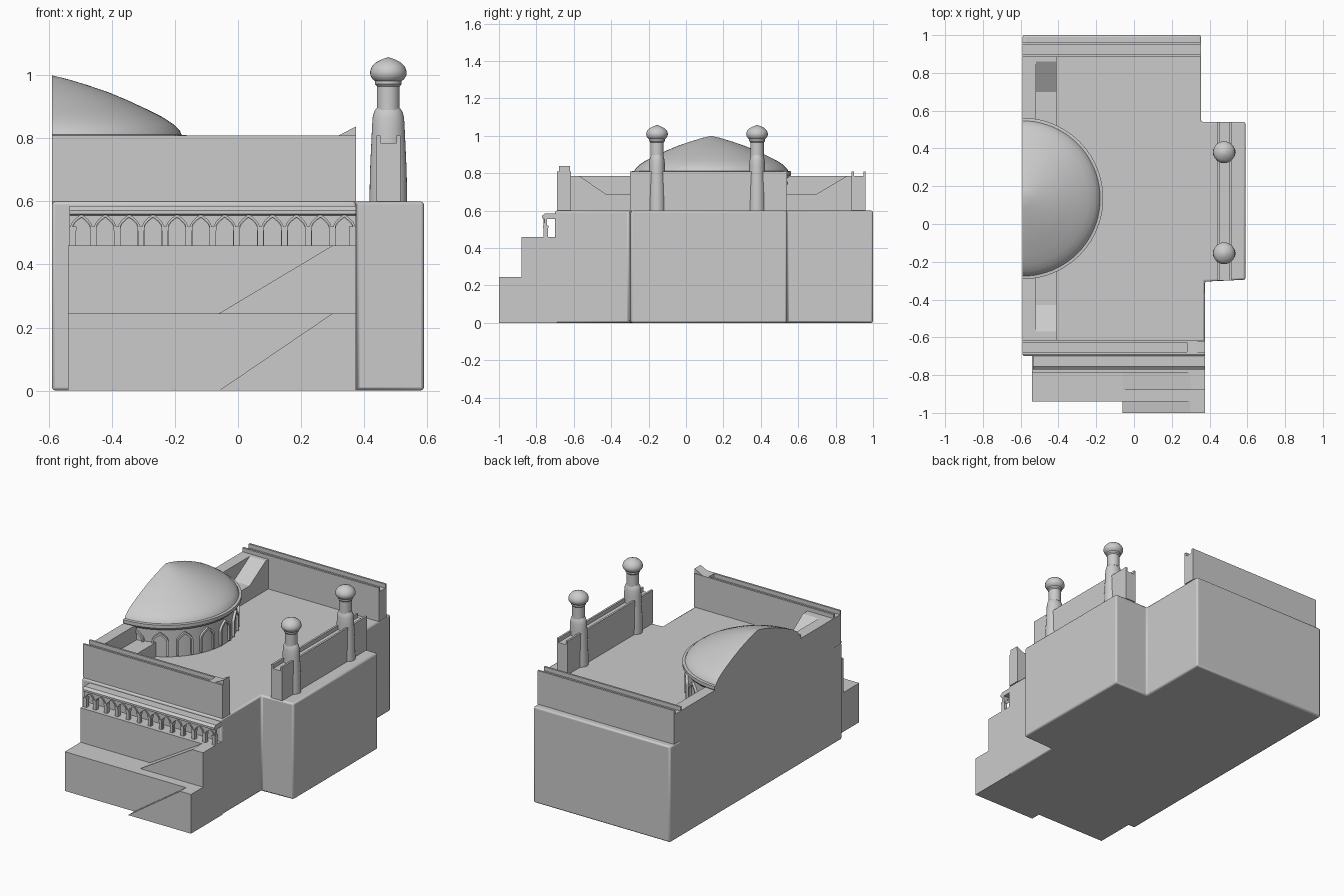
import bpy, bmesh
from math import pi, sin, cos, radians
from mathutils import Vector

if "Cube" in bpy.data.objects:
    bpy.data.objects.remove(bpy.data.objects["Cube"])


def finish(name, bm, angle=30):
    bmesh.ops.recalc_face_normals(bm, faces=bm.faces)
    me = bpy.data.meshes.new(name)
    bm.to_mesh(me)
    bm.free()
    ob = bpy.data.objects.new(name, me)
    bpy.context.collection.objects.link(ob)
    bpy.ops.object.select_all(action='DESELECT')
    ob.select_set(True)
    bpy.context.view_layer.objects.active = ob
    bpy.ops.object.shade_smooth_by_angle(angle=radians(angle))
    return ob


def prism(name, axis, pts, a, b):
    """Extrude a 2D outline along an axis from a to b."""
    place = {'x': lambda p, d: (d, p[0], p[1]),
             'y': lambda p, d: (p[0], d, p[1]),
             'z': lambda p, d: (p[0], p[1], d)}[axis]
    bm = bmesh.new()
    lo = [bm.verts.new(place(p, a)) for p in pts]
    hi = [bm.verts.new(place(p, b)) for p in pts]
    n = len(pts)
    bm.faces.new(lo)
    bm.faces.new(hi)
    for i in range(n):
        j = (i + 1) % n
        bm.faces.new((lo[i], lo[j], hi[j], hi[i]))
    return finish(name, bm)


def box(name, x, y, z):
    return prism(name, 'z', [(x[0], y[0]), (x[1], y[0]), (x[1], y[1]), (x[0], y[1])], *z)


def lathe(name, prof, centre, half=False, seg=32, sy=1.0):
    """Revolve (r, z) points; half=True gives a half turn closed by a flat cut."""
    bm = bmesh.new()
    cx, cy = centre
    n = seg + 1 if half else seg
    rings = []
    for r, z in prof:
        ring = []
        for i in range(n):
            t = -pi / 2 + pi * i / seg if half else 2 * pi * i / seg
            ring.append(bm.verts.new((cx + r * cos(t), cy + r * sin(t) * sy, z)))
        rings.append(ring)
    for A, B in zip(rings, rings[1:]):
        for i in range(seg):
            j = (i + 1) % n
            bm.faces.new((A[i], A[j], B[j], B[i]))
    bm.faces.new(rings[0])
    bm.faces.new(rings[-1])
    if half:
        bm.faces.new([r[0] for r in rings] + [r[-1] for r in reversed(rings)])
    bmesh.ops.remove_doubles(bm, verts=bm.verts, dist=1e-5)
    return finish(name, bm)


def arch(c, w, foot, spring, apex, n=7):
    """Pointed arch outline, from left foot over the apex to right foot."""
    side = [(w * (1 - (i / n) ** 1.8), spring + (apex - spring) * i / n) for i in range(n + 1)]
    left = [(c - w, foot)] + [(c - x, z) for x, z in side]
    right = [(c + x, z) for x, z in reversed(side[:-1])] + [(c + w, foot)]
    return left + right


def channel(lo, hi, z0=0.6, z1=0.81):
    """Parapet section with a shallow trough on top."""
    return [(lo, z0), (hi, z0), (hi, z1), (hi - .012, z1), (hi - .012, z1 - .025),
            (lo + .012, z1 - .025), (lo + .012, z1), (lo, z1)]


# main block with the side projection
body = prism("main_building", 'z',
             [(-.59, -.7), (.375, -.7), (.375, -.305), (.59, -.295),
              (.59, .54), (.355, .54), (.355, 1), (-.59, 1)], 0, .6)
bv = body.modifiers.new("soft_top_edge", 'BEVEL')
bv.width = .01
bv.segments = 2

# front terraces with stair ramps
box("lower_terrace", (-.54, .375), (-.94, -.69), (0, .245))
box("upper_terrace", (-.54, .375), (-.785, -.69), (.24, .46))
for name, z0, z1, y0, y1 in (("lower_ramp", 0, .245, -1, -.935),
                             ("upper_ramp", .245, .46, -.88, -.78)):
    prism(name, 'y', [(-.06, z0), (.375, z0), (.375, z1), (.3, z1)], y0, y1)

# arcade: wall with twelve pointed openings, trims, columns, roof
N, x0, x1 = 12, -.535, .375
step = (x1 - x0) / N
comb = [(x0, .565), (x0, .46)]
for i in range(N):
    comb += arch(x0 + step * (i + .5), .027, .46, .515, .548)
comb += [(x1, .46), (x1, .565)]
prism("arcade_wall", 'y', comb, -.757, -.742)
for i in range(N):
    c = x0 + step * (i + .5)
    prism("arch_trim", 'y', arch(c, .035, .515, .518, .56) +
          arch(c, .028, .515, .518, .55)[::-1], -.763, -.755)
for i in range(N + 1):
    c = min(max(x0 + step * i, x0 + .011), x1 - .011)
    box("arcade_column", (c - .010, c + .010), (-.762, -.738), (.46, .51))
    box("column_capital", (c - .011, c + .011), (-.765, -.735), (.508, .52))
prism("arcade_roof", 'x', [(-.69, .555), (-.755, .555), (-.77, .56), (-.77, .572),
                           (-.755, .585), (-.69, .585)], x0, x1)

# parapets
prism("front_parapet", 'x', channel(-.69, -.615), -.59, .375)
prism("rear_parapet", 'x', channel(.885, .96), -.59, .355)
prism("side_parapet", 'y', channel(.44, .515), -.3, .54)
prism("parapet_end_cap", 'y', [(.28, .785), (.375, .785), (.375, .838), (.32, .81), (.28, .81)],
      -.68, -.62)
box("left_wall", (-.59, -.52), (-.63, .9), (.59, .785))
prism("left_ledge", 'x', [(-.62, .59), (.89, .59), (.89, .785), (.86, .785), (.7, .69),
                          (-.43, .69), (-.57, .785), (-.62, .785)], -.52, -.41)

# half drum and half dome
hub = (-.59, .135)
lathe("drum", [(.4, .59), (.4, .77), (.415, .775), (.427, .79), (.427, .81), (.41, .812)],
      hub, True, 40)
lathe("dome", [(.412, .81), (.405, .825), (.385, .845), (.35, .868), (.3, .893), (.24, .921),
               (.18, .946), (.11, .97), (.05, .988), (0, 1.0)], hub, True, 40)
for i in range(9):
    t = -pi / 2 + pi * (i + .5) / 9
    w = prism("drum_window_frame", 'x', arch(0, .048, .61, .70, .755) +
              arch(0, .036, .61, .70, .74)[::-1], .385, .413)
    w.rotation_euler.z = t
    w.location = Vector((hub[0], hub[1], 0))

# pair of turrets standing on the side parapet
for y in (-.155, .38):
    c = (.477, y)
    lathe("turret_shaft", [(.060, .6), (.058, .7), (.052, .83), (.050, .865), (.045, .885),
                           (.037, .897)], c, sy=.82)
    lathe("turret_head", [(.036, .89), (.036, .965), (.042, .972), (.042, .982), (.050, .988),
                          (.057, 1.0), (.058, 1.012), (.053, 1.027), (.040, 1.041),
                          (.020, 1.051), (0, 1.058)], c)
